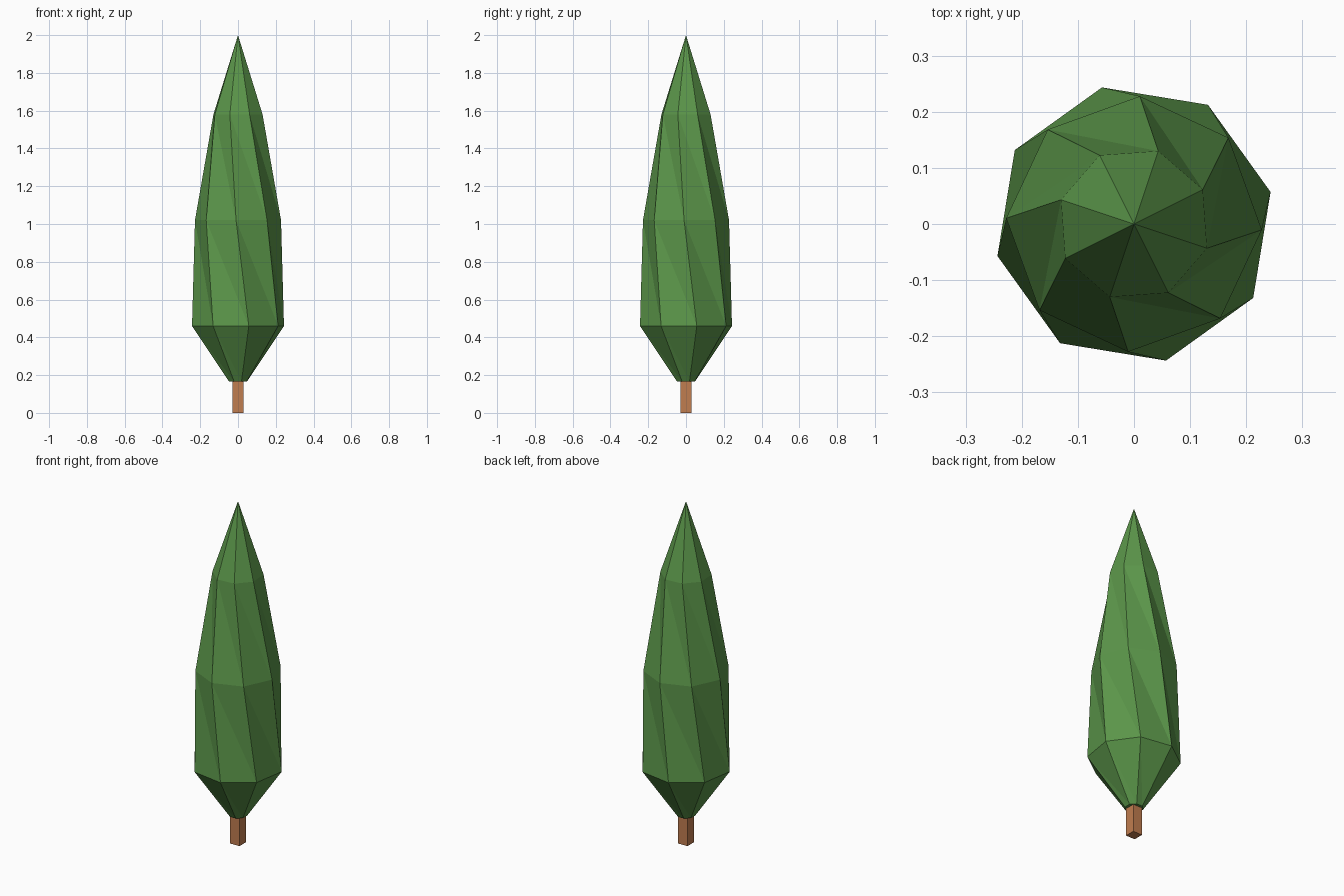
import bpy, bmesh
from math import cos, sin, radians

cube = bpy.data.objects.get("Cube")
if cube:
    bpy.data.objects.remove(cube, do_unlink=True)


def material(name, color):
    mat = bpy.data.materials.new(name)
    mat.use_nodes = True
    mat.diffuse_color = color
    mat.node_tree.nodes["Principled BSDF"].inputs["Base Color"].default_value = color
    return mat


def add_object(name, bm, mat):
    bmesh.ops.recalc_face_normals(bm, faces=bm.faces)
    mesh = bpy.data.meshes.new(name)
    bm.to_mesh(mesh)
    bm.free()
    mesh.materials.append(mat)
    obj = bpy.data.objects.new(name, mesh)
    bpy.context.collection.objects.link(obj)
    return obj


leaf_green = material("leaf green", (0.105, 0.305, 0.068, 1))
bark_brown = material("bark brown", (0.53, 0.205, 0.08, 1))

# Foliage: twisted octagonal rings (radius, height, turn) closed by a pointed tip
SIDES = 8
RINGS = [(0.05, 0.165, 21.5), (0.25, 0.46, 13.2), (0.228, 1.02, -2.6), (0.137, 1.58, -18.4)]
bm = bmesh.new()
rings = []
for radius, height, turn in RINGS:
    angles = [radians(turn + i * 360 / SIDES) for i in range(SIDES)]
    rings.append([bm.verts.new((radius * cos(a), radius * sin(a), height)) for a in angles])
tip = bm.verts.new((0, 0, 2))
bm.faces.new(rings[0])
for low, high in zip(rings, rings[1:]):
    for i in range(SIDES):
        j = (i + 1) % SIDES
        bm.faces.new((low[i], low[j], high[i]))
        bm.faces.new((low[j], high[j], high[i]))
for i in range(SIDES):
    bm.faces.new((rings[-1][i], rings[-1][(i + 1) % SIDES], tip))
add_object("foliage", bm, leaf_green)

# Trunk: square post under the foliage
bm = bmesh.new()
bmesh.ops.create_cube(bm, size=1)
bmesh.ops.scale(bm, vec=(0.06, 0.06, 0.17), verts=bm.verts)
bmesh.ops.translate(bm, vec=(0, 0, 0.085), verts=bm.verts)
add_object("trunk", bm, bark_brown)
